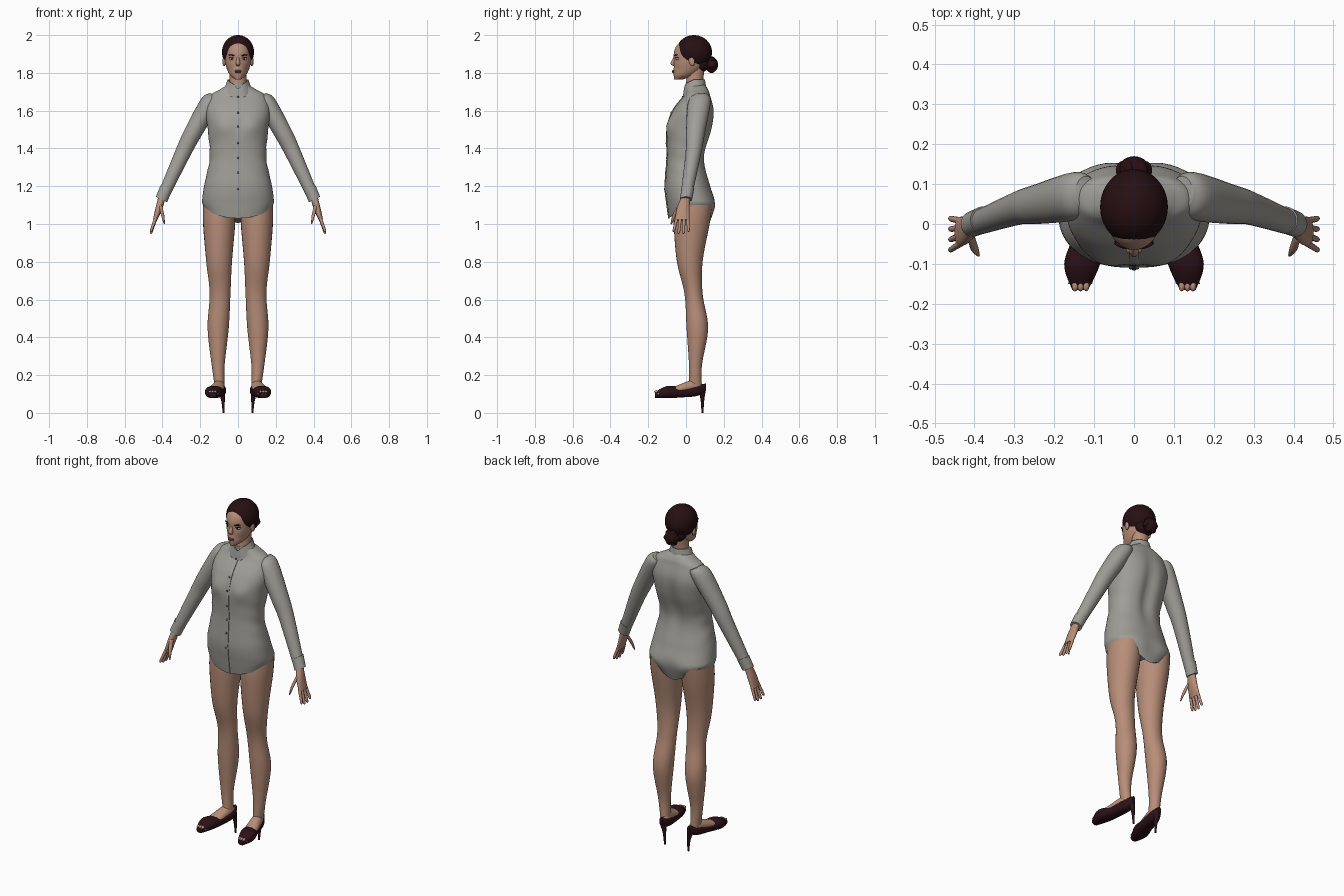
import bpy, bmesh, math
from mathutils import Vector, Matrix

if "Cube" in bpy.data.objects:
    bpy.data.objects.remove(bpy.data.objects["Cube"])


def material(name, red, green, blue):
    mat = bpy.data.materials.new(name)
    mat.use_nodes = True
    mat.diffuse_color = (red, green, blue, 1)
    shader = mat.node_tree.nodes["Principled BSDF"]
    shader.inputs["Base Color"].default_value = (red, green, blue, 1)
    shader.inputs["Roughness"].default_value = .7
    return mat


SKIN = material("skin", .48, .27, .19)
SHIRT = material("grey cotton", .35, .34, .31)
HAIR = material("dark brown hair", .02, .005, .006)
SHOE = material("dark maroon leather", .025, .006, .009)
LIP = material("lip", .27, .11, .09)
WHITE = material("eye white", .55, .5, .46)
DARK = material("eye dark", .02, .01, .01)
BUTTON = material("button grey", .1, .1, .1)

SIDEWAYS, DEPTH, UP = Vector((1, 0, 0)), Vector((0, 1, 0)), Vector((0, 0, 1))
ACROSS_ARM = (SIDEWAYS + UP / 2).normalized()


def finish(name, bm, mat, mirror):
    bmesh.ops.recalc_face_normals(bm, faces=bm.faces)
    mesh = bpy.data.meshes.new(name)
    bm.to_mesh(mesh)
    bm.free()
    mesh.materials.append(mat)
    part = bpy.data.objects.new(name, mesh)
    bpy.context.scene.collection.objects.link(part)
    bpy.ops.object.select_all(action="DESELECT")
    part.select_set(True)
    bpy.context.view_layer.objects.active = part
    bpy.ops.object.shade_smooth_by_angle(angle=math.radians(50))
    if mirror:
        part.modifiers.new("Mirror", "MIRROR").use_mirror_merge = False
    return part


def smooth_rings(keys, steps):
    """Interpolate a smooth spline through the key rings."""
    keys = [Vector(key) for key in keys]
    padded = [keys[0], *keys, keys[-1]]
    rings = []
    for before, start, end, after in zip(padded, padded[1:], padded[2:], padded[3:]):
        leave, arrive = (end - before) / 2, (after - start) / 2
        for step in range(steps):
            t = step / steps
            ease = t * t * (3 - 2 * t)
            rings.append(start.lerp(end, ease) + leave * (t * (1 - t) ** 2) - arrive * (t * t * (1 - t)))
    return rings + [keys[-1]]


def centred(keys):
    """Turn (height, depth, half width, half depth) into rings on the middle plane."""
    return [(0, depth, height, wide, deep) for height, depth, wide, deep in keys]


def rounded(value, power):
    return math.copysign(abs(value) ** (2 / power), value)


def loft(name, keys, mat, u=SIDEWAYS, v=DEPTH, sides=24, steps=6, power=2,
         warp=None, caps=True, mirror=False):
    """Skin rings given as (x, y, z, radius along u, radius along v)."""
    bm = bmesh.new()
    rings = []
    for key in smooth_rings(keys, steps):
        ring = []
        for side in range(sides):
            angle = math.tau * side / sides
            point = Vector(key[:3])
            point += u * key[3] * rounded(math.cos(angle), power)
            point += v * key[4] * rounded(math.sin(angle), power)
            if warp:
                warp(point)
            ring.append(bm.verts.new(point))
        rings.append(ring)
    for lower, upper in zip(rings, rings[1:]):
        for side in range(sides):
            bm.faces.new((lower[side - 1], lower[side], upper[side], upper[side - 1]))
    if caps:
        bm.faces.new(rings[0])
        bm.faces.new(rings[-1])
    return finish(name, bm, mat, mirror)


def ball(name, place, radii, mat, pitch=0, roll=0, turn=0, mirror=False, segments=20):
    bm = bmesh.new()
    bmesh.ops.create_uvsphere(bm, u_segments=segments, v_segments=segments // 2, radius=1)
    spin = Matrix.Rotation(turn, 4, "Z") @ Matrix.Rotation(roll, 4, "Y") @ Matrix.Rotation(pitch, 4, "X")
    bm.transform(Matrix.Translation(place) @ spin @ Matrix.Diagonal((*radii, 1)))
    return finish(name, bm, mat, mirror)


def bump(x, z, centre_x, centre_z, spread):
    return math.exp(-((x - centre_x) ** 2 + (z - centre_z) ** 2) / spread ** 2)


# Shirt body: curved hem, bust, spine groove and soft waist folds
def shirt_shape(point):
    x, y, z = point
    hem = min(max((1.13 - z) * 10, 0), 1)
    point.z += hem * 1.4 * x * x
    if y < 0:
        point.y -= .014 * bump(abs(x), z, .08, 1.52, .05)
    else:
        point.y -= .02 * bump(x * 5, z, 0, 1.45, .17)
        point.y -= .012 * bump(x, z, 0, 1.08, .05)
        point.z -= hem * .025 * bump(x, 0, 0, 0, .06)
    point.x *= 1 + .012 * math.sin(z * 70 + y * 25) * bump(0, z, 0, 1.36, .12)


shirt_rings = centred([
    (1.03, .02, .17, .11), (1.1, .03, .19, .13), (1.2, .01, .18, .12), (1.35, 0, .15, .1),
    (1.5, .02, .16, .12), (1.6, .04, .17, .11), (1.68, .06, .145, .07), (1.71, .06, .1, .06),
    (1.74, .05, .05, .05)])
loft("shirt_body", shirt_rings, SHIRT, sides=56, steps=8, power=2.3, warp=shirt_shape)


# Collar, lower at the front, with a small opening at the throat
def collar_shape(point):
    front = max(0, .04 - point.y) / .06
    opening = max(0, 1 - abs(point.x) / .03)
    point.z -= .03 * front * (1 + opening)


collar_rings = centred([(1.7, .045, .08, .065), (1.735, .045, .065, .06), (1.765, .045, .055, .055)])
collar = loft("collar", collar_rings, SHIRT, sides=48, warp=collar_shape, caps=False)
collar.modifiers.new("Thickness", "SOLIDIFY").thickness = .006

# Button placket and buttons follow the front of the shirt
front_line = [(ring.z, ring.y - ring[4]) for ring in smooth_rings(shirt_rings, 8) if ring.z < 1.7]
loft("placket", centred([(height, front, .013, .004) for height, front in front_line]), SHIRT,
     sides=12, steps=1, power=4)
for number in range(7):
    wanted = 1.19 + number * .08
    height, front = min(front_line, key=lambda spot: abs(spot[0] - wanted))
    ball(f"button_{number}", (0, front - .004, height), (.006, .003, .006), BUTTON, segments=10)

# Sleeves and cuffs
loft("sleeve", [(.12, .08, 1.68, .03, .04), (.15, .07, 1.64, .05, .06), (.24, .05, 1.48, .047, .05),
                (.29, .04, 1.38, .042, .042), (.4, 0, 1.14, .03, .03)],
     SHIRT, u=ACROSS_ARM, mirror=True)
loft("cuff", [(.38, .01, 1.19, .034, .034), (.405, 0, 1.13, .033, .032)],
     SHIRT, u=ACROSS_ARM, steps=2, mirror=True)

# Hands: palm, four spread fingers and thumb
loft("palm", [(.4, 0, 1.15, .02, .022), (.42, -.015, 1.08, .018, .034), (.44, -.02, 1.02, .011, .038)],
     SKIN, u=ACROSS_ARM, mirror=True)
for number in range(4):
    spread = (number - 1.5) / 3
    knuckle = Vector((.434, spread * .056 - .02, 1.035))
    tip = Vector((.462, spread * .08 - .026, .947 + spread * spread * .05))
    rings = [(*knuckle.lerp(tip, along), radius, radius)
             for along, radius in ((0, .009), (.5, .008), (.9, .007), (1, .003))]
    loft(f"finger_{number}", rings, SKIN, u=ACROSS_ARM, sides=10, steps=3, mirror=True)
loft("thumb", [(.41, -.03, 1.1, .01, .012), (.4, -.06, 1.05, .011, .011), (.39, -.078, 1, .004, .004)],
     SKIN, u=ACROSS_ARM, sides=12, mirror=True)

# Legs
loft("leg", [(.1, .04, 1.1, .085, .1), (.1, .03, 1, .085, .095), (.1, .02, .8, .068, .068),
             (.095, .04, .63, .055, .048), (.105, .06, .45, .056, .057), (.105, .05, .25, .034, .034),
             (.095, .05, .12, .025, .035)],
     SKIN, sides=28, steps=8, mirror=True)

# Feet, peep-toe shoes and stiletto heels
loft("foot", [(.09, .09, .13, .015, .02), (.1, .04, .14, .03, .035), (.12, -.06, .12, .037, .02),
              (.135, -.15, .1, .03, .01)], SKIN, v=UP, mirror=True)
loft("shoe", [(.09, .105, .135, .01, .02), (.095, .06, .12, .032, .03), (.11, -.02, .11, .038, .028),
              (.13, -.1, .11, .045, .032), (.135, -.165, .095, .02, .015)],
     SHOE, v=UP, power=2.4, mirror=True)
loft("heel", [(.09, .085, .12, .02, .02), (.08, .087, .07, .01, .01), (.076, .087, 0, .005, .005)],
     SHOE, sides=12, mirror=True)
for number in range(3):
    ball(f"toe_{number}", (.12 + number * .014, -.155, .112), (.008, .014, .008), SKIN,
         mirror=True, segments=12)


# Head with eye sockets, cheek hollows and mouth, and the neck
def face_shape(point):
    if point.y < .02:
        x, z = abs(point.x), point.z
        point.y += .007 * bump(x, z, .033, 1.874, .016)
        point.y += .004 * bump(x, z, .045, 1.82, .02)
        point.y -= .004 * bump(x, z, 0, 1.808, .016)


loft("neck", centred([(1.68, .05, .06, .05), (1.74, .045, .045, .045), (1.84, .055, .045, .045)]), SKIN)
loft("head", centred([(1.765, -.04, .015, .022), (1.79, -.005, .044, .06), (1.84, .02, .065, .084),
                      (1.9, .025, .07, .09), (1.94, .03, .065, .082), (1.97, .035, .045, .06)]),
     SKIN, sides=40, warp=face_shape)
loft("nose", centred([(1.89, -.055, .005, .008), (1.85, -.068, .012, .014), (1.836, -.06, .008, .006)]),
     SKIN, sides=14)
ball("ear", (.073, .03, 1.862), (.009, .016, .027), SKIN, pitch=.2, turn=-.3, mirror=True)

# Eyes, brows and lips
ball("eye", (.033, -.044, 1.873), (.014, .009, .0065), WHITE, turn=.35, mirror=True)
ball("iris", (.032, -.05, 1.873), (.005, .005, .005), DARK, mirror=True, segments=12)
ball("lash", (.034, -.049, 1.88), (.016, .006, .002), DARK, turn=.4, mirror=True)
ball("brow", (.034, -.054, 1.894), (.018, .005, .003), HAIR, roll=-.1, turn=.4, mirror=True)
ball("upper_lip", (0, -.067, 1.811), (.02, .008, .004), LIP)
ball("lower_lip", (0, -.066, 1.804), (.017, .009, .005), LIP)

# Swept-back hair and coiled bun
ball("hair", (0, .043, 1.91), (.085, .095, .09), HAIR, pitch=-.12, segments=40)
ball("hair_nape", (0, .085, 1.85), (.055, .04, .045), HAIR)
bun_centre = Vector((0, .135, 1.843))
ball("bun", bun_centre, (.04, .035, .04), HAIR)
for number in range(6):
    angle = math.tau * number / 6
    offset = (SIDEWAYS * math.cos(angle) + UP * math.sin(angle)) * .026
    ball(f"bun_coil_{number}", bun_centre + offset, (.022, .024, .015), HAIR, roll=.6 - angle, segments=14)
